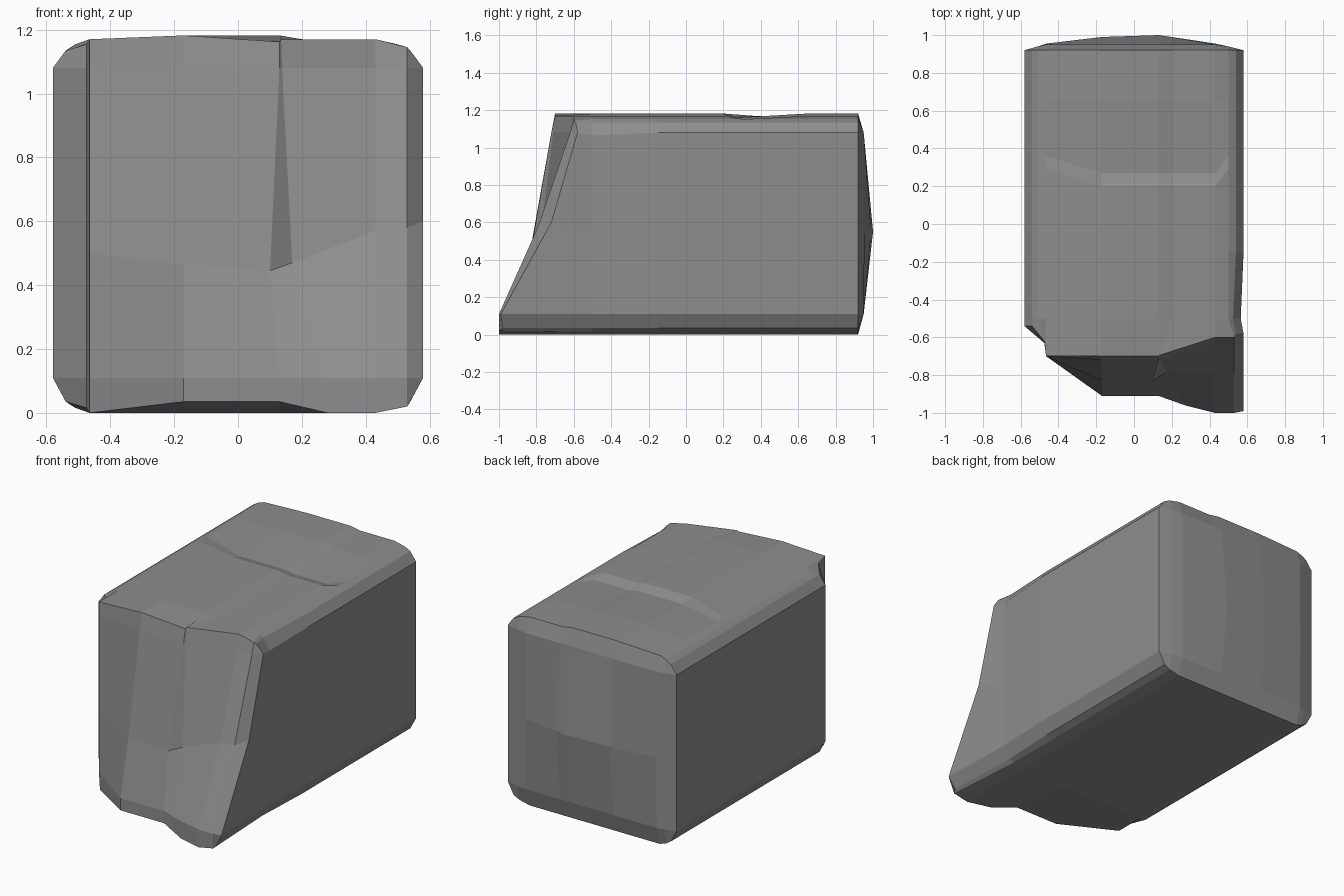
import bpy
import bmesh

cube = bpy.data.objects.get("Cube")
if cube:
    bpy.data.objects.remove(cube, do_unlink=True)

# Shared layout: columns run left to right, rows run bottom to top
COLUMNS = [-.58, -.51, -.465, -.17, .13, .2, .43, .5, .58]
ROWS = [0, .11, .55, 1.08, 1.17]
LAST_COL, TOP = len(COLUMNS) - 1, len(ROWS) - 1


def block_point(col, row):
    """Position on the block's outline, with its long edges chamfered."""
    x, z = COLUMNS[col], ROWS[row]
    if row in (0, TOP):
        inward = 1 if row == 0 else -1
        if col in (0, LAST_COL):
            x *= .93
            z += .035 * inward
        elif col in (1, LAST_COL - 1):
            z += .016 * inward
        elif row == TOP and col in (3, 4):
            z += .012
    return [x, z]


bm = bmesh.new()


def make_grid(position):
    return [[bm.verts.new(position(c, r)) for c in range(LAST_COL + 1)]
            for r in range(TOP + 1)]


def fill_grid(grid):
    for r in range(TOP):
        for c in range(LAST_COL):
            bm.faces.new((grid[r][c], grid[r][c + 1],
                          grid[r + 1][c + 1], grid[r + 1][c]))


# Outline cells of a grid, in order around the block
BORDER = ([(c, 0) for c in range(LAST_COL)]
          + [(LAST_COL, r) for r in range(TOP)]
          + [(c, TOP) for c in range(LAST_COL, 0, -1)]
          + [(0, r) for r in range(TOP, 0, -1)])

# Broken front face: depth of each point, bottom row first
FRONT_DEPTH = [
    [.54, .62, .69, .91, .91, .96, 1, 1, .98],
    [.54, .63, .7, .91, .91, .96, 1, 1, .99],
    [.54, .63, .7, .83, .83, .785, .79, .79, .72],
    [.54, .63, .7, .72, .72, .71, .62, .62, .58],
    [.54, .62, .7, .7, .7, .695, .6, .6, .59],
]
LEDGE_HEIGHT = [.67, .67, .5, .465, .445, .47, .57, .58, .6]
CRACK_X = [.28, .27, .17, .138, .135]


def front_point(col, row):
    x, z = block_point(col, row)
    if row == 2:
        z = LEDGE_HEIGHT[col]
    if col == 1:
        x = -.475
    elif col == 4:
        x = .1 if row == 2 else x
        z -= .02 if row == TOP else 0
    elif col == 5:
        x = CRACK_X[row]
    elif col == LAST_COL - 1:
        x = .53
        z = max(.02, min(z, 1.145))
    if row == 0 and col in (3, 4):
        z = .035
    return x, -FRONT_DEPTH[row][col], z


# Gently bulged back face
BACK_BULGE = [0, .02, .035, .07, .08, .07, .035, .02, 0]


def back_point(col, row):
    x, z = block_point(col, row)
    bulge = 0
    if 0 < row < TOP:
        bulge = BACK_BULGE[col] if row == 2 else min(.03, BACK_BULGE[col])
    return x, .92 + bulge, z


def body_ring(y, step=False, drop=0, pinch=0):
    """Outline ring along the block; step skews the crease on the top."""
    ring = []
    for col, row in BORDER:
        x, z = block_point(col, row)
        py = y
        if col == LAST_COL:
            x -= pinch
            z -= pinch if row == 3 else 0
        if row == TOP:
            if step and (col < 3 or col > 6):
                py += .09
            if 3 <= col <= 6:
                z -= drop
        ring.append(bm.verts.new((x, py, z)))
    return ring


front = make_grid(front_point)
back = make_grid(back_point)
fill_grid(front)
fill_grid(back)

rings = [
    [front[r][c] for c, r in BORDER],
    body_ring(-.5, pinch=.015),
    body_ring(-.15),
    body_ring(.2, step=True),
    body_ring(.27, step=True, drop=.022),
    body_ring(.65),
    [back[r][c] for c, r in BORDER],
]
# Skin the long sides, top and underside
for near, far in zip(rings, rings[1:]):
    for i in range(len(BORDER)):
        j = (i + 1) % len(BORDER)
        bm.faces.new((near[i], near[j], far[j], far[i]))

bmesh.ops.recalc_face_normals(bm, faces=bm.faces)
mesh = bpy.data.meshes.new("stone_block")
bm.to_mesh(mesh)
bm.free()
block = bpy.data.objects.new("stone_block", mesh)
bpy.context.scene.collection.objects.link(block)

# Plain grey stone
stone = bpy.data.materials.new("grey_stone")
stone.use_nodes = True
grey = (.27, .27, .27, 1)
stone.diffuse_color = grey
stone.node_tree.nodes["Principled BSDF"].inputs["Base Color"].default_value = grey
mesh.materials.append(stone)
